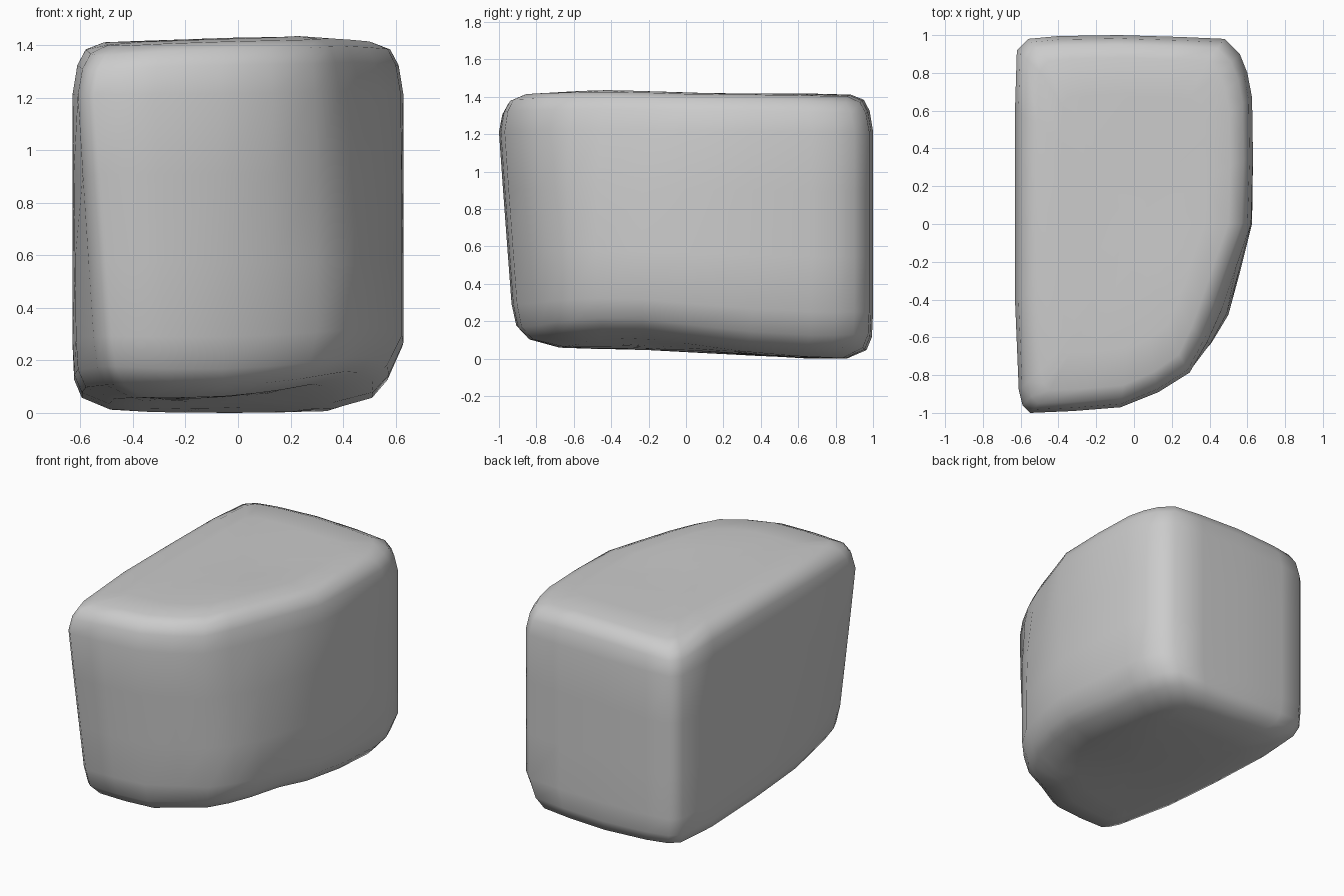
import bpy, bmesh, math

if "Cube" in bpy.data.objects:
    bpy.data.objects.remove(bpy.data.objects["Cube"])

# Plan outline, counter-clockwise: straight left and back, rounded front right
outline = [
    (-0.55, -1.0), (-0.32, -0.99), (-0.07, -0.97), (0.13, -0.89), (0.30, -0.79),
    (0.41, -0.64), (0.50, -0.48), (0.565, -0.24), (0.625, 0.0), (0.63, 0.35),
    (0.625, 0.67), (0.60, 0.80), (0.56, 0.90), (0.48, 0.98), (0.25, 0.99),
    (-0.08, 1.0), (-0.40, 0.995), (-0.56, 0.98), (-0.62, 0.92), (-0.63, 0.60),
    (-0.63, 0.10), (-0.63, -0.40), (-0.61, -0.88), (-0.59, -0.96)]
n = len(outline)


def clamp(v):
    return min(1, max(0, v))


# Edge profile: height, inset, extra inset right, extra inset front, shrink
levels = [
    (0.0, 0.14, 0.14, 0.10, 0.40), (0.0, 0.14, 0.14, 0.10, 0.75),
    (0.005, 0.14, 0.13, 0.10, 1), (0.05, 0.035, 0.08, 0.04, 1),
    (0.12, 0.006, 0.05, 0.01, 1), (0.25, 0.0, 0.0, 0.0, 1),
    (0.55, 0.0, 0.0, 0.0, 1), (0.9, 0.0, 0.0, 0.0, 1),
    (1.22, 0.0, 0.0, 0.0, 1), (1.33, 0.018, 0.0, 0.0, 1),
    (1.39, 0.05, 0.0, 0.0, 1), (1.417, 0.12, 0.0, 0.0, 1),
    (1.422, 0.15, 0.0, 0.0, 0.8), (1.422, 0.15, 0.0, 0.0, 0.4)]


def bump(x, y, cx, cy, rx, ry):
    return math.exp(-((x - cx) / rx) ** 2 - ((y - cy) / ry) ** 2)


def shape(x, y, level):
    z, inset, right, front, shrink = level
    low = clamp(1 - z / 1.2)
    # front wall leans inward toward the bottom, flattening the front right
    lean = low * (0.085 * clamp((0.5 - x) / 0.4) + 0.05 * bump(x, 0, 0.22, 0, 0.15, 1))
    px = x * (1 - (inset + (right if x > 0 else 0)) / 0.63)
    py = y * (1 - inset - (front + lean if y < 0 else 0))
    if x < 0 and y < 0:
        px -= 0.16 * x * low * y * y
    # softer shoulder at the top front right
    soft = 0.045 * clamp((z - 0.8) / 0.5) * bump(x, y, 0.5, -0.45, 0.2, 0.35)
    px, py = (px - soft) * shrink, (py + 0.6 * soft) * shrink
    # underside rises toward the front and along the right edge
    h = z + low * 0.055 * clamp((0.75 - py) / 1.05)
    h += 0.07 * clamp(1 - z / 0.5) * bump(px, py, 0.48, -0.35, 0.4, 0.55)
    # rounder corners below and above
    corner = clamp(abs(px) / 0.6) ** 2 * clamp(abs(py)) ** 4
    h += 0.05 * corner * clamp(1 - z / 0.3)
    h -= 0.04 * corner * clamp((z - 1.2) / 0.2)
    # slight crown on the top
    if z > 1.2:
        h += 0.02 * clamp(1 - math.hypot(px - 0.2, py + 0.4) / 0.6)
    return px, py, h


bm = bmesh.new()
rings = [[bm.verts.new(shape(x, y, lv)) for x, y in outline] for lv in levels]

# Skin between rings
for a, b in zip(rings, rings[1:]):
    for i in range(n):
        j = (i + 1) % n
        bm.faces.new((a[i], a[j], b[j], b[i]))

# Close the underside and the top
for ring, level in ((rings[0], levels[0]), (rings[-1], levels[-1])):
    c = bm.verts.new(shape(0, 0, level))
    for i in range(n):
        bm.faces.new((ring[i], ring[(i + 1) % n], c))
bmesh.ops.recalc_face_normals(bm, faces=bm.faces[:])

low_z = min(v.co.z for v in bm.verts)
for v in bm.verts:
    v.co.z -= low_z

mesh = bpy.data.meshes.new("rounded_block")
bm.to_mesh(mesh)
bm.free()
for f in mesh.polygons:
    f.use_smooth = True
block = bpy.data.objects.new("rounded_block", mesh)
bpy.context.collection.objects.link(block)
